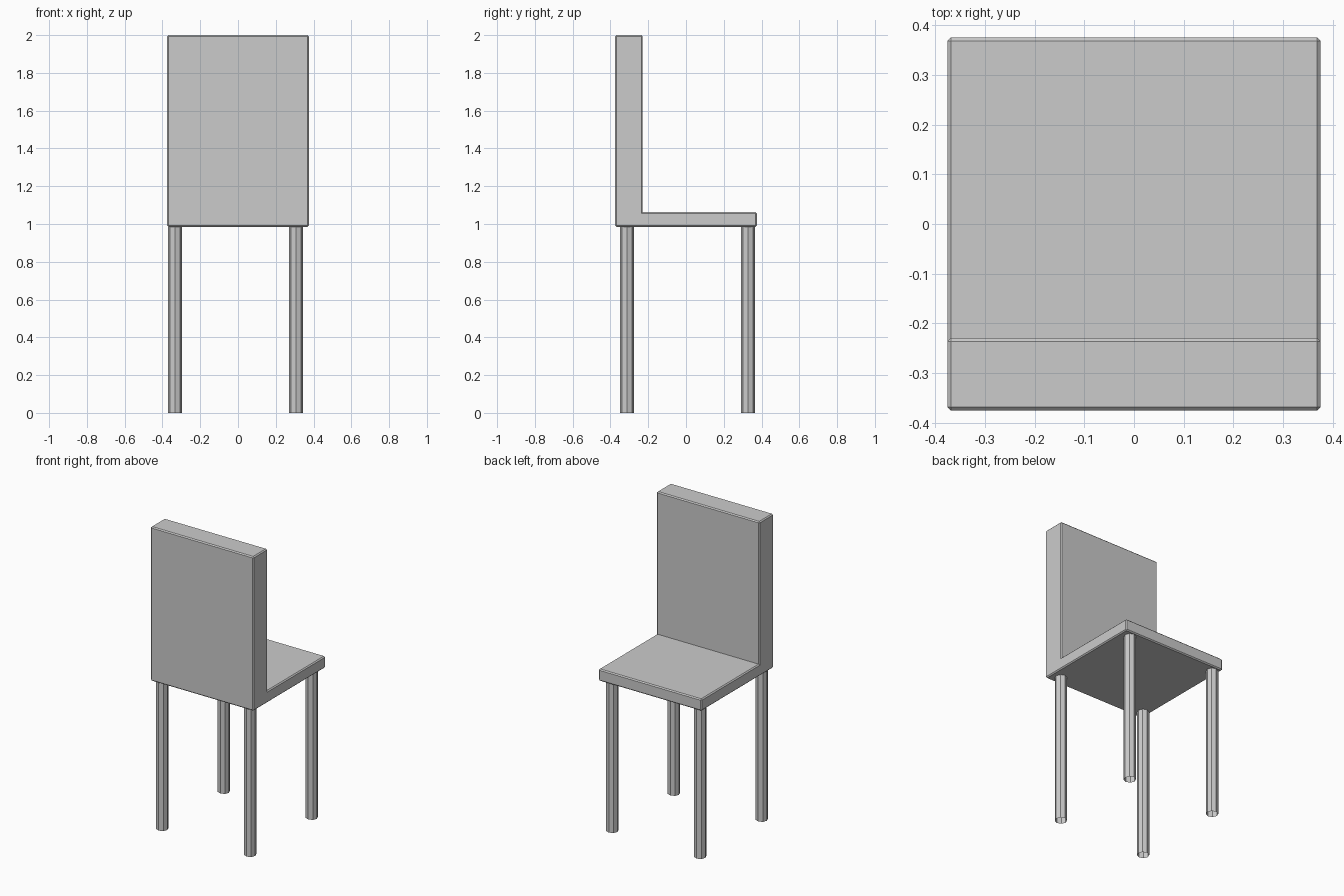
import bpy, bmesh
from math import pi, sin, cos

if "Cube" in bpy.data.objects:
    bpy.data.objects.remove(bpy.data.objects["Cube"])

HALF = 0.375          # half width and half depth of the seat
BOTTOM, SEAT_TOP, TOP = 0.985, 1.063, 2.0
BACK_FRONT = -0.229   # seat-side face of the backrest


def finish(name, bm):
    bmesh.ops.recalc_face_normals(bm, faces=bm.faces[:])
    mesh = bpy.data.meshes.new(name)
    bm.to_mesh(mesh)
    bm.free()
    obj = bpy.data.objects.new(name, mesh)
    bpy.context.collection.objects.link(obj)
    return obj


# Seat and backrest: one L profile extruded sideways, outer edges chamfered
bm = bmesh.new()
profile = [(-HALF, BOTTOM), (HALF, BOTTOM), (HALF, SEAT_TOP),
           (BACK_FRONT, SEAT_TOP), (BACK_FRONT, TOP), (-HALF, TOP)]
side = bm.faces.new([bm.verts.new((-HALF, y, z)) for y, z in profile])
new = bmesh.ops.extrude_face_region(bm, geom=[side])["geom"]
bmesh.ops.translate(bm, vec=(2 * HALF, 0, 0),
                    verts=[v for v in new if isinstance(v, bmesh.types.BMVert)])
bmesh.ops.recalc_face_normals(bm, faces=bm.faces[:])
outer = [e for e in bm.edges if e.is_convex]
bmesh.ops.bevel(bm, geom=outer, offset=0.007, offset_type='OFFSET',
                segments=1, affect='EDGES', clamp_overlap=True)
finish("seat_and_backrest", bm)


# Legs: open eight-sided tubes
def leg(name, x, y, radius=0.037, sides=8):
    bm = bmesh.new()
    rings = [[bm.verts.new((x + radius * cos(2 * pi * i / sides),
                            y + radius * sin(2 * pi * i / sides), z))
              for i in range(sides)] for z in (0, BOTTOM)]
    low, high = rings
    for i in range(sides):
        j = (i + 1) % sides
        bm.faces.new((low[i], low[j], high[j], high[i]))
    finish(name, bm)


for row, y in (("back", -0.312), ("front", 0.328)):
    for hand, x in (("left", -0.333), ("right", 0.307)):
        leg(f"{row}_{hand}_leg", x, y)
